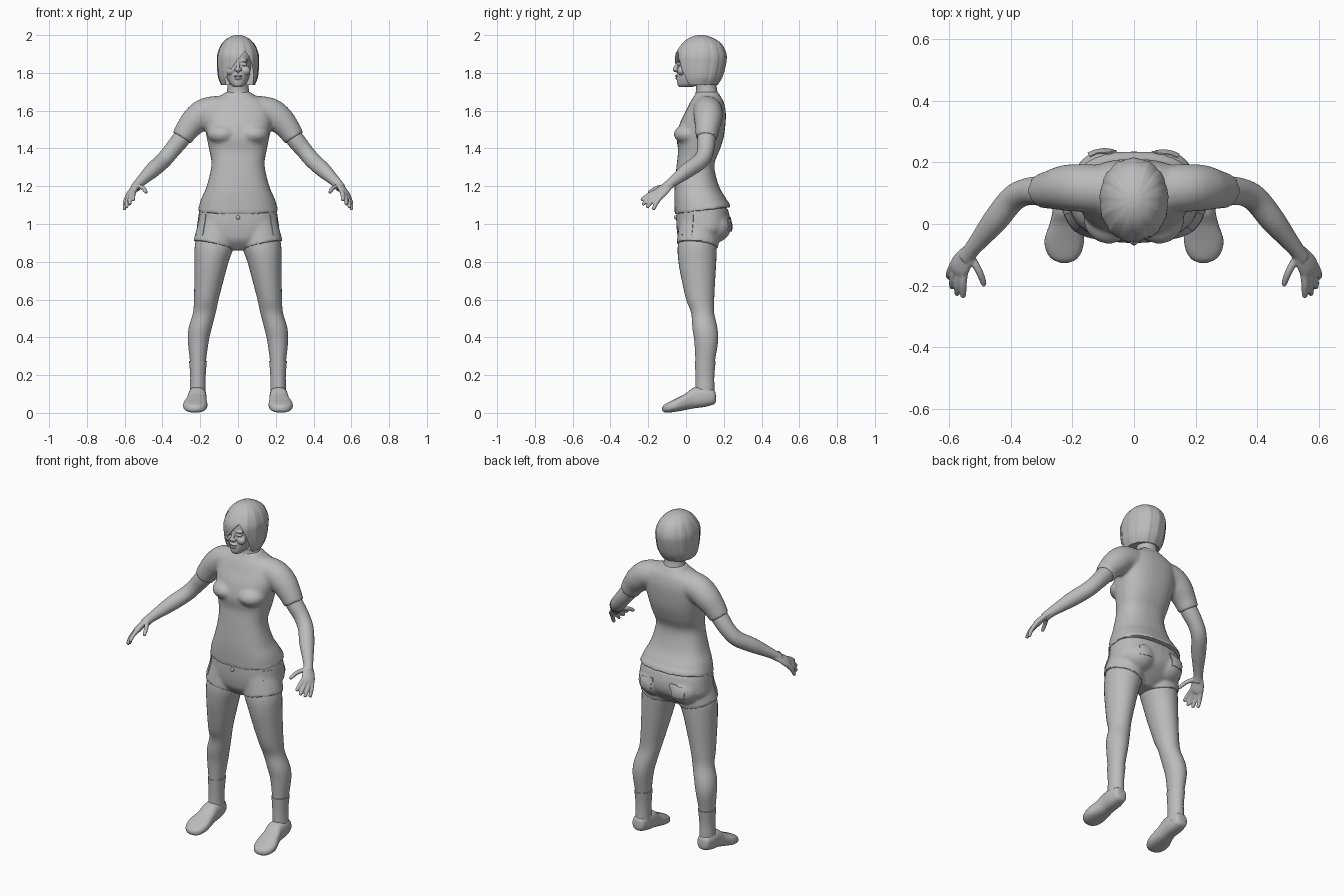
import bpy, bmesh, math
from mathutils import Vector, Matrix

grey = bpy.data.materials.new("plain grey")
grey.diffuse_color = (0.5, 0.5, 0.5, 1)


def dense(rows, k=4):
    """Catmull-Rom interpolation of tuples."""
    out = []
    for i in range(len(rows) - 1):
        p = [rows[max(0, min(len(rows) - 1, i + j))] for j in (-1, 0, 1, 2)]
        for s in range(k):
            t = s / k
            out.append([0.5 * (2 * b + (c - a) * t + (2 * a - 5 * b + 4 * c - d) * t * t
                               + (3 * b - a - 3 * c + d) * t ** 3) for a, b, c, d in zip(*p)])
    return out + [list(rows[-1])]


def loft(bm, rings, n=32, p=2.0, ripple=0.0):
    """Skin closed superellipse rings given as (centre, half axis, half axis)."""
    loops = []
    for c, a, b in rings:
        loop = []
        for i in range(n):
            t = 2 * math.pi * i / n
            x, y = math.cos(t), math.sin(t)
            r = 1 + ripple * math.sin(13 * t) + ripple * 0.6 * math.sin(29 * t)
            x, y = (math.copysign(abs(v) ** (2 / p), v) * r for v in (x, y))
            loop.append(bm.verts.new(c + a * x + b * y))
        loops.append(loop)
    for u, v in zip(loops, loops[1:]):
        for i in range(n):
            j = (i + 1) % n
            bm.faces.new((u[i], u[j], v[j], v[i]))
    bm.faces.new(loops[0][::-1])
    bm.faces.new(loops[-1])


def column(bm, rows, **kw):
    """Upright form from rows of (z, x, front y, back y, half width)."""
    loft(bm, [(Vector((x, (f + b) / 2, z)), Vector((w, 0, 0)), Vector((0, (b - f) / 2, 0)))
              for z, x, f, b, w in dense(rows)], **kw)


def tube(bm, pts, side=(0, 1, 0), flat=1.0, n=24):
    """Limb along points of (x, y, z, radius)."""
    pts = dense(pts)
    rings = []
    for i, q in enumerate(pts):
        d = Vector(pts[min(i + 1, len(pts) - 1)][:3]) - Vector(pts[max(i - 1, 0)][:3])
        d.normalize()
        a = Vector(side)
        a = (a - d * a.dot(d)).normalized()
        rings.append((Vector(q[:3]), a * q[3], d.cross(a) * q[3] * flat))
    loft(bm, rings, n=n)


def ball(bm, c, r):
    m = Matrix.Translation(c) @ Matrix.Diagonal((*r, 1))
    bmesh.ops.create_uvsphere(bm, u_segments=20, v_segments=12, radius=1, matrix=m)


def mirror(bm):
    g = bmesh.ops.duplicate(bm, geom=bm.verts[:] + bm.edges[:] + bm.faces[:])["geom"]
    for v in g:
        if isinstance(v, bmesh.types.BMVert):
            v.co.x *= -1


def part(name, bm, voxel=0, smooth=5):
    bmesh.ops.recalc_face_normals(bm, faces=bm.faces[:])
    me = bpy.data.meshes.new(name)
    bm.to_mesh(me)
    bm.free()
    me.materials.append(grey)
    ob = bpy.data.objects.new(name, me)
    bpy.context.collection.objects.link(ob)
    if voxel:
        m = ob.modifiers.new("blend", 'REMESH')
        m.mode, m.voxel_size = 'VOXEL', voxel
        s = ob.modifiers.new("relax", 'SMOOTH')
        s.factor, s.iterations = 0.5, smooth
    return ob


# shirt: sleeves and bust first, mirrored, then the trunk
bm = bmesh.new()
tube(bm, [(.09, .11, 1.60, .08), (.17, .117, 1.59, .078), (.225, .117, 1.55, .074),
          (.265, .112, 1.505, .064), (.298, .108, 1.455, .056)])
ball(bm, (.082, .015, 1.475), (.082, .08, .055))
mirror(bm)
column(bm, [(1.07, 0, -.06, .238, .214), (1.13, 0, -.062, .215, .196), (1.2, 0, -.06, .175, .166),
            (1.31, 0, -.05, .15, .141), (1.39, 0, -.042, .178, .152), (1.46, 0, -.05, .2, .166),
            (1.54, 0, -.03, .21, .18), (1.6, 0, 0, .21, .178), (1.65, 0, .025, .198, .145),
            (1.68, 0, .045, .18, .09), (1.7, 0, .052, .17, .067)], p=2.4)
for v in bm.verts:
    if v.co.z < 1.1:
        v.co.z += .13 * (v.co.y - .09)
part("shirt", bm, .009)

# shorts: leg openings, seat and hips
bm = bmesh.new()
tube(bm, [(.10, .07, 1.0, .107), (.115, .066, .94, .11), (.128, .06, .885, .111)])
ball(bm, (.095, .145, .985), (.1, .095, .085))
mirror(bm)
column(bm, [(.86, 0, .01, .12, .05), (.91, 0, -.035, .18, .16), (.96, 0, -.048, .225, .214),
            (1.02, 0, -.052, .235, .213), (1.085, 0, -.05, .22, .203)], p=2.4)
shorts = part("shorts", bm, .008)

# pockets draped over the shorts, front sides and back
for name, x, y, w, h, turn in (("front_pocket", .21, .0, .035, .055, 1.0),
                               ("back_pocket", .11, .26, .05, .045, 2.8)):
    bm = bmesh.new()
    bmesh.ops.create_grid(bm, x_segments=10, y_segments=10, size=1)
    for v in bm.verts:
        s, t = v.co.x * w, v.co.y * h
        v.co = (x + s * math.cos(turn), y + s * math.sin(turn), 1.0 + t)
    mirror(bm)
    ob = part(name, bm)
    m = ob.modifiers.new("drape", 'SHRINKWRAP')
    m.target, m.offset = shorts, .004
    m.wrap_mode = 'ABOVE_SURFACE'
    ob.modifiers.new("cloth", 'SOLIDIFY').thickness = .004

# waist button
bm = bmesh.new()
ball(bm, (0, -.056, 1.035), (.011, .008, .011))
part("button", bm)

# legs
bm = bmesh.new()
column(bm, [(z, x, y - d, y + d, w) for z, x, y, w, d in (
    (.1, .213, .1, .036, .046), (.2, .212, .1, .036, .046), (.28, .212, .102, .043, .052),
    (.38, .21, .107, .055, .063), (.45, .2, .1, .061, .066), (.53, .178, .088, .06, .061),
    (.6, .168, .075, .065, .074), (.7, .154, .066, .077, .088), (.8, .14, .06, .09, .1),
    (.89, .124, .06, .104, .103), (.98, .115, .07, .09, .09))])
mirror(bm)
part("legs", bm)

# socks
bm = bmesh.new()
column(bm, [(.08, .213, .05, .152, .044), (.14, .213, .05, .15, .041), (.2, .212, .05, .15, .041),
            (.275, .212, .047, .157, .047)])
mirror(bm)
part("socks", bm)

# shoes: rings of (y, x, half width, sole z, top z)
bm = bmesh.new()
rows = [(.158, .216, .015, .062, .09), (.148, .216, .036, .046, .122), (.1, .216, .047, .032, .136),
        (.04, .216, .049, .024, .133), (0, .22, .054, .016, .104), (-.05, .226, .064, .007, .077),
        (-.09, .227, .057, .002, .058), (-.115, .226, .038, .004, .044), (-.126, .225, .012, .014, .03)]
loft(bm, [(Vector((x, y, (a + b) / 2)), Vector((w, 0, 0)), Vector((0, 0, (b - a) / 2)))
          for y, x, w, a, b in dense(rows)], p=2.5)
mirror(bm)
part("shoes", bm)

# arms with hands
bm = bmesh.new()
tube(bm, [(.25, .112, 1.52, .045), (.30, .108, 1.452, .048), (.35, .104, 1.39, .044),
          (.395, .08, 1.337, .043), (.45, .012, 1.287, .041), (.5, -.05, 1.24, .031),
          (.528, -.085, 1.212, .026), (.545, -.11, 1.19, .026)])
across = (.04, .035, -.03)
tube(bm, [(.525, -.08, 1.213, .024), (.548, -.11, 1.19, .034), (.566, -.14, 1.163, .039),
          (.573, -.155, 1.15, .032)], side=across, flat=.48)
for base, mid, tip in (((.55, -.15, 1.175), (.555, -.2, 1.152), (.554, -.238, 1.125)),
                       ((.563, -.15, 1.165), (.572, -.197, 1.135), (.574, -.23, 1.102)),
                       ((.575, -.142, 1.155), (.588, -.182, 1.12), (.59, -.208, 1.086)),
                       ((.585, -.13, 1.148), (.598, -.157, 1.112), (.601, -.174, 1.075)),
                       ((.53, -.105, 1.2), (.502, -.155, 1.19), (.485, -.2, 1.165))):
    end = Vector(tip)
    near = end.lerp(Vector(mid), .12)
    tube(bm, [(*base, .013), (*mid, .012), (*near, .0095), (*end, .004)], side=across, n=12)
mirror(bm)
part("arms", bm, .0045, 3)

# neck
bm = bmesh.new()
column(bm, [(1.64, 0, .03, .19, .08), (1.69, 0, .05, .17, .062), (1.73, 0, .052, .162, .056),
            (1.8, 0, .04, .16, .056)])
part("neck", bm)

# face with brow, eyes, cheeks, nose and lips blended in
bm = bmesh.new()
ball(bm, (.034, -.036, 1.845), (.016, .011, .008))
ball(bm, (.034, -.036, 1.866), (.024, .012, .007))
ball(bm, (.04, -.025, 1.812), (.026, .022, .024))
ball(bm, (.011, -.052, 1.817), (.01, .011, .008))
mirror(bm)
column(bm, [(1.725, 0, -.036, .03, .022), (1.742, 0, -.046, .09, .042), (1.78, 0, -.046, .13, .06),
            (1.83, 0, -.042, .16, .07), (1.88, 0, -.045, .17, .074), (1.93, 0, -.03, .16, .068),
            (1.96, 0, 0, .13, .04)], p=2.2)
tube(bm, [(0, -.04, 1.862, .007), (0, -.05, 1.838, .009), (0, -.061, 1.817, .01), (0, -.045, 1.808, .007)],
     side=(1, 0, 0), n=12)
ball(bm, (0, -.046, 1.785), (.023, .013, .006))
ball(bm, (0, -.045, 1.771), (.02, .013, .007))
part("face", bm, .0035, 2)

# bobbed hair, cut open over the face with a side-swept fringe
bm = bmesh.new()
column(bm, [(1.735, 0, -.03, .165, .088), (1.78, 0, -.046, .192, .105), (1.85, 0, -.057, .21, .11),
            (1.9, 0, -.055, .212, .108), (1.95, 0, -.025, .19, .088), (1.98, 0, .008, .152, .06),
            (1.996, 0, .045, .112, .028), (2.0, 0, .073, .085, .005)], n=96, p=2.15, ripple=.012)
hair = part("hair", bm)
bm = bmesh.new()
edge = [(-.055, 1.7), (-.068, 1.765), (-.05, 1.80), (-.02, 1.845), (.012, 1.885), (.036, 1.915),
        (.056, 1.89), (.075, 1.84), (.083, 1.78), (.075, 1.7)]
f = bm.faces.new([bm.verts.new((x, -.2, z)) for x, z in edge])
g = bmesh.ops.extrude_face_region(bm, geom=[f])["geom"]
bmesh.ops.translate(bm, vec=(0, .23, 0), verts=[v for v in g if isinstance(v, bmesh.types.BMVert)])
cutter = part("face_cutter", bm)
cutter.hide_render = True
m = hair.modifiers.new("face opening", 'BOOLEAN')
m.operation, m.object, m.solver = 'DIFFERENCE', cutter, 'EXACT'

# bake the modifiers, drop the cutter and smooth everything
bpy.ops.object.select_all(action='SELECT')
bpy.context.view_layer.objects.active = shorts
bpy.ops.object.convert(target='MESH')
bpy.data.objects.remove(cutter)
bpy.ops.object.shade_smooth_by_angle(angle=math.radians(40))
